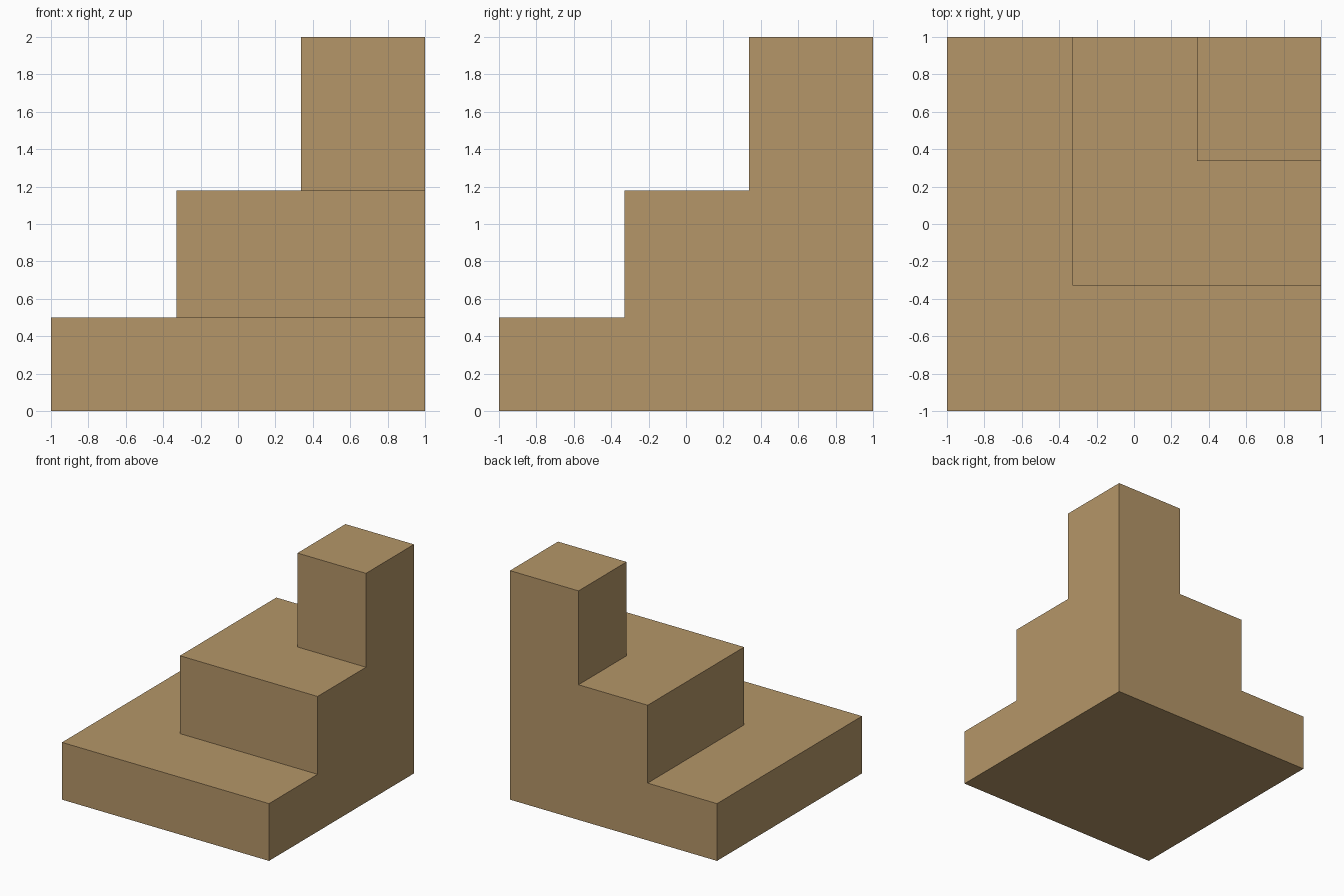
import bpy
import bmesh

if "Cube" in bpy.data.objects:
    bpy.data.objects.remove(bpy.data.objects["Cube"])

# Each step: near edge (same in x and y) and tread height; all share the +x +y corner
STEPS = [(-1.0, 0.5), (-0.33, 1.18), (0.338, 2.0)]

mat = bpy.data.materials.new("tan")
mat.diffuse_color = (0.462, 0.305, 0.138, 1.0)
mat.use_nodes = True
mat.node_tree.nodes["Principled BSDF"].inputs["Base Color"].default_value = mat.diffuse_color

bm = bmesh.new()


def face(points):
    bm.faces.new([bm.verts.new(p) for p in points])


# Underside
face([(-1, -1, 0), (-1, 1, 0), (1, 1, 0), (1, -1, 0)])

# Stepped profile shared by the flat right and back sides
profile = [(1, 0), (-1, 0)]
z = 0.0
for edge, top in STEPS:
    if z:
        profile.append((edge, z))
    profile.append((edge, top))
    z = top
profile.append((1, z))
face([(1, a, h) for a, h in profile])
face([(a, 1, h) for a, h in profile])

# Risers and treads of each step
z = 0.0
for i, (e, top) in enumerate(STEPS):
    face([(e, e, z), (1, e, z), (1, e, top), (e, e, top)])
    face([(e, e, z), (e, 1, z), (e, 1, top), (e, e, top)])
    if i + 1 < len(STEPS):
        n = STEPS[i + 1][0]
        tread = [(e, e), (1, e), (1, n), (n, n), (n, 1), (e, 1)]
    else:
        tread = [(e, e), (1, e), (1, 1), (e, 1)]
    face([(x, y, top) for x, y in tread])
    z = top

# Weld into one closed solid
bmesh.ops.remove_doubles(bm, verts=bm.verts[:], dist=1e-4)
bmesh.ops.recalc_face_normals(bm, faces=bm.faces[:])
mesh = bpy.data.meshes.new("corner_steps")
bm.to_mesh(mesh)
bm.free()
mesh.materials.append(mat)
bpy.context.collection.objects.link(bpy.data.objects.new("corner_steps", mesh))
